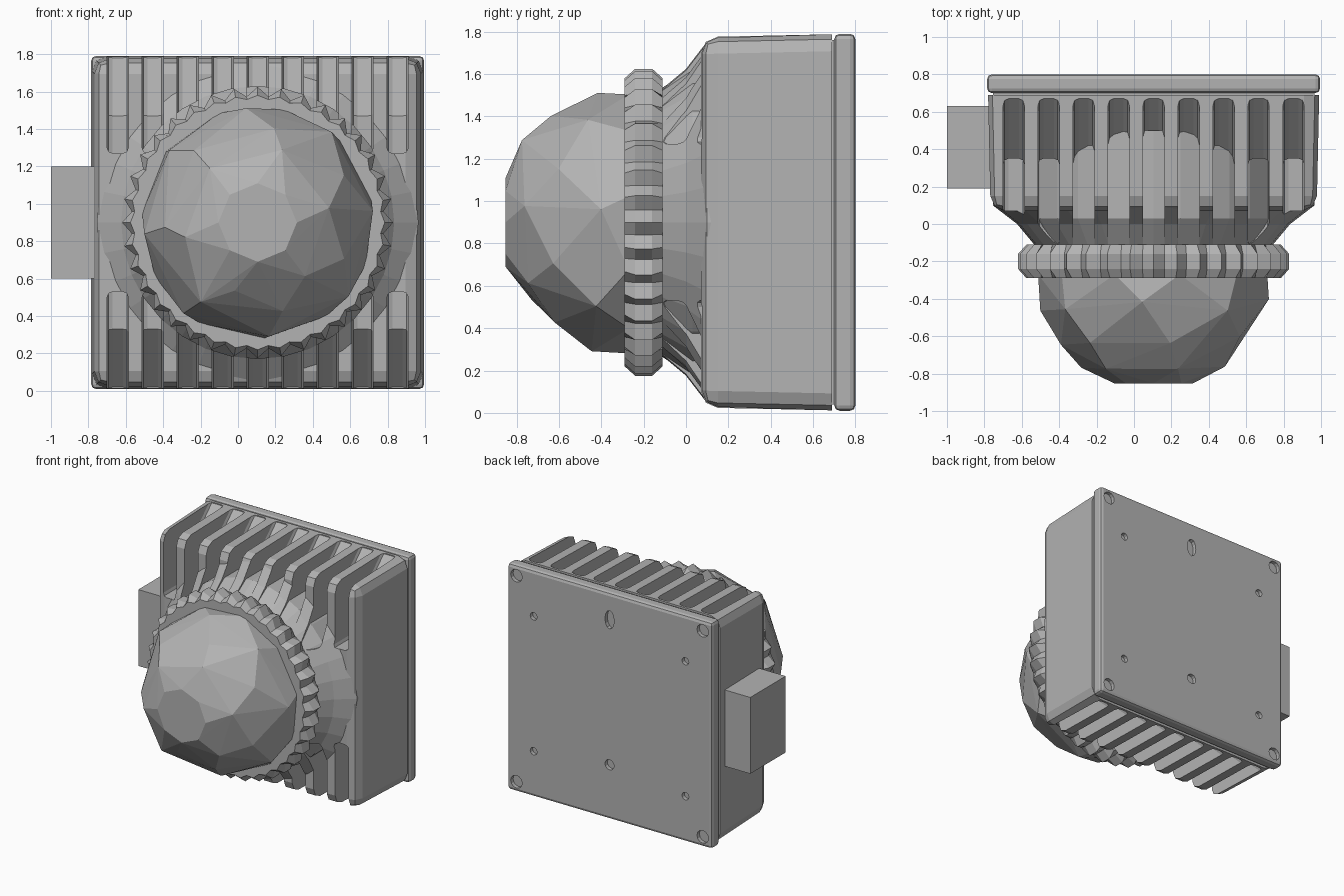
import bpy, bmesh, math, random
from mathutils import Vector

cube = bpy.data.objects.get("Cube")
if cube:
    bpy.data.objects.remove(cube)

random.seed(4)
CX, CZ = 0.105, 0.9          # axis of the lamp
HALF = 0.885                 # half width of the housing

grey = bpy.data.materials.new("housing grey")
grey.use_nodes = True
grey.diffuse_color = (0.45, 0.45, 0.45, 1)
grey.node_tree.nodes["Principled BSDF"].inputs["Base Color"].default_value = grey.diffuse_color


def finish(name, bm):
    bmesh.ops.recalc_face_normals(bm, faces=bm.faces)
    mesh = bpy.data.meshes.new(name)
    bm.to_mesh(mesh)
    bm.free()
    mesh.materials.append(grey)
    obj = bpy.data.objects.new(name, mesh)
    bpy.context.collection.objects.link(obj)
    return obj


def box(name, lo, hi, bevel=0, keep_back=False, taper=1.0):
    bm = bmesh.new()
    bmesh.ops.create_cube(bm, size=1)
    lo, hi = Vector(lo), Vector(hi)
    mid = (lo + hi) / 2
    for v in bm.verts:
        front = v.co.y < 0
        v.co = mid + v.co * (hi - lo)
        if front:
            v.co.x = mid.x + (v.co.x - mid.x) * taper
            v.co.z = mid.z + (v.co.z - mid.z) * taper
    if bevel:
        edges = [e for e in bm.edges
                 if not keep_back or min(v.co.y for v in e.verts) < mid.y]
        bmesh.ops.bevel(bm, geom=edges, offset=bevel, segments=2,
                        profile=0.5, affect='EDGES')
    return finish(name, bm)


def lathe(name, profile, sides):
    """Solid of rings along y; each entry is (y, radius on even, radius on odd)."""
    bm = bmesh.new()
    rings = []
    for y, even, odd in profile:
        ring = []
        for i in range(sides):
            a = 2 * math.pi * i / sides
            r = odd if i % 2 else even
            ring.append(bm.verts.new((CX + r * math.cos(a), y, CZ + r * math.sin(a))))
        rings.append(ring)
    for a, b in zip(rings, rings[1:]):
        for i in range(sides):
            j = (i + 1) % sides
            bm.faces.new((a[i], a[j], b[j], b[i]))
    bm.faces.new(rings[0])
    bm.faces.new(rings[-1])
    return finish(name, bm)


def boolean(target, cutter, operation):
    mod = target.modifiers.new(operation.lower(), 'BOOLEAN')
    mod.object, mod.operation, mod.solver = cutter, operation, 'EXACT'
    cutter.hide_render = True
    bpy.context.view_layer.objects.active = target
    bpy.ops.object.modifier_apply(modifier=mod.name)
    bpy.data.objects.remove(cutter)


# Housing with a conical front shoulder
housing = box("housing", (CX - HALF, 0.07, 0.012), (CX + HALF, 0.69, 1.788),
              bevel=0.08, keep_back=True, taper=0.985)
shoulder = lathe("shoulder", [(0.2, 0.86, 0.86), (0.1, 0.86, 0.86),
                              (0.0, 0.73, 0.73), (-0.12, 0.63, 0.63)], 32)
boolean(housing, shoulder, 'UNION')

# Cooling grooves along the top and bottom
groove = [(0.67, 1.9), (0.67, 1.78), (0.35, 1.47), (0.35, 1.27), (-0.4, 1.27), (-0.4, 1.9)]
bm = bmesh.new()
for side in (1, -1):
    for k in range(-4, 5):
        x = CX + k * 0.187
        part = bmesh.new()
        loops = [[part.verts.new((x + dx, y, CZ + side * (z - CZ))) for y, z in groove]
                 for dx in (-0.057, 0.057)]
        rims = [part.faces.new(loop) for loop in loops]
        n = len(groove)
        for i in range(n):
            j = (i + 1) % n
            part.faces.new((loops[0][i], loops[0][j], loops[1][j], loops[1][i]))
        bmesh.ops.recalc_face_normals(part, faces=part.faces)
        bmesh.ops.bevel(part, geom=[e for f in rims for e in f.edges],
                        offset=0.03, segments=2, profile=0.5, affect='EDGES')
        mesh = bpy.data.meshes.new("groove")
        part.to_mesh(mesh)
        part.free()
        bm.from_mesh(mesh)
        bpy.data.meshes.remove(mesh)
boolean(housing, finish("groove_cutter", bm), 'DIFFERENCE')

# Round core that closes the inner ends of the grooves
lathe("core", [(0.5, 0.73, 0.73), (0.03, 0.73, 0.73), (-0.12, 0.63, 0.63)], 32)

# Back plate and the recessed seam in front of it
box("seam", (CX - 0.86, 0.66, 0.04), (CX + 0.86, 0.72, 1.76))
plate = box("back_plate", (CX - 0.89, 0.70, 0.01), (CX + 0.89, 0.80, 1.79), bevel=0.025)

# Screw recesses, mounting holes and slots in the back plate
holes = [(sx * 0.81, CZ + sz * 0.81, 0.05, 1) for sx in (1, -1) for sz in (1, -1)]
holes += [(sx * 0.66, CZ + sz * 0.53, 0.03, 1) for sx in (1, -1) for sz in (1, -1)]
holes += [(0, 1.58, 0.04, 1.8), (0, 0.44, 0.04, 1)]
bm = bmesh.new()
for dx, z, r, stretch in holes:
    ends = []
    for y in (0.77, 0.85):
        ends.append([bm.verts.new((CX + dx + r * math.cos(a), y, z + stretch * r * math.sin(a)))
                     for a in (math.tau * i / 12 for i in range(12))])
        bm.faces.new(ends[-1])
    for i in range(12):
        j = (i + 1) % 12
        bm.faces.new((ends[0][i], ends[0][j], ends[1][j], ends[1][i]))
boolean(plate, finish("hole_cutter", bm), 'DIFFERENCE')

# Side connector block
box("side_block", (-1.0, 0.19, 0.6), (-0.74, 0.63, 1.2))

# Toothed bezel ring
lathe("bezel_ring", [(-0.29, 0.6, 0.6), (-0.29, 0.68, 0.66), (-0.24, 0.725, 0.675),
                     (-0.16, 0.725, 0.675), (-0.11, 0.68, 0.66), (-0.11, 0.6, 0.6)], 72)

# Faceted lens: hull of a few uneven rings
bm = bmesh.new()
for y, r, sides, turn in [(-0.27, 0.62, 11, 0.2), (-0.43, 0.61, 8, 0.1),
                          (-0.63, 0.51, 7, 0.5), (-0.75, 0.39, 6, 0.2), (-0.852, 0.21, 8, 0)]:
    wobble = 0.02 if -0.8 < y < -0.3 else 0
    for i in range(sides):
        a = turn + math.tau * i / sides
        s = r + random.uniform(-wobble, wobble)
        bm.verts.new((CX + s * math.cos(a), y + random.uniform(-wobble, wobble) * 2,
                      CZ + s * math.sin(a)))
hull = bmesh.ops.convex_hull(bm, input=bm.verts)
loose = [v for v in bm.verts if not v.link_faces]
bmesh.ops.delete(bm, geom=loose, context='VERTS')
finish("lens", bm)
